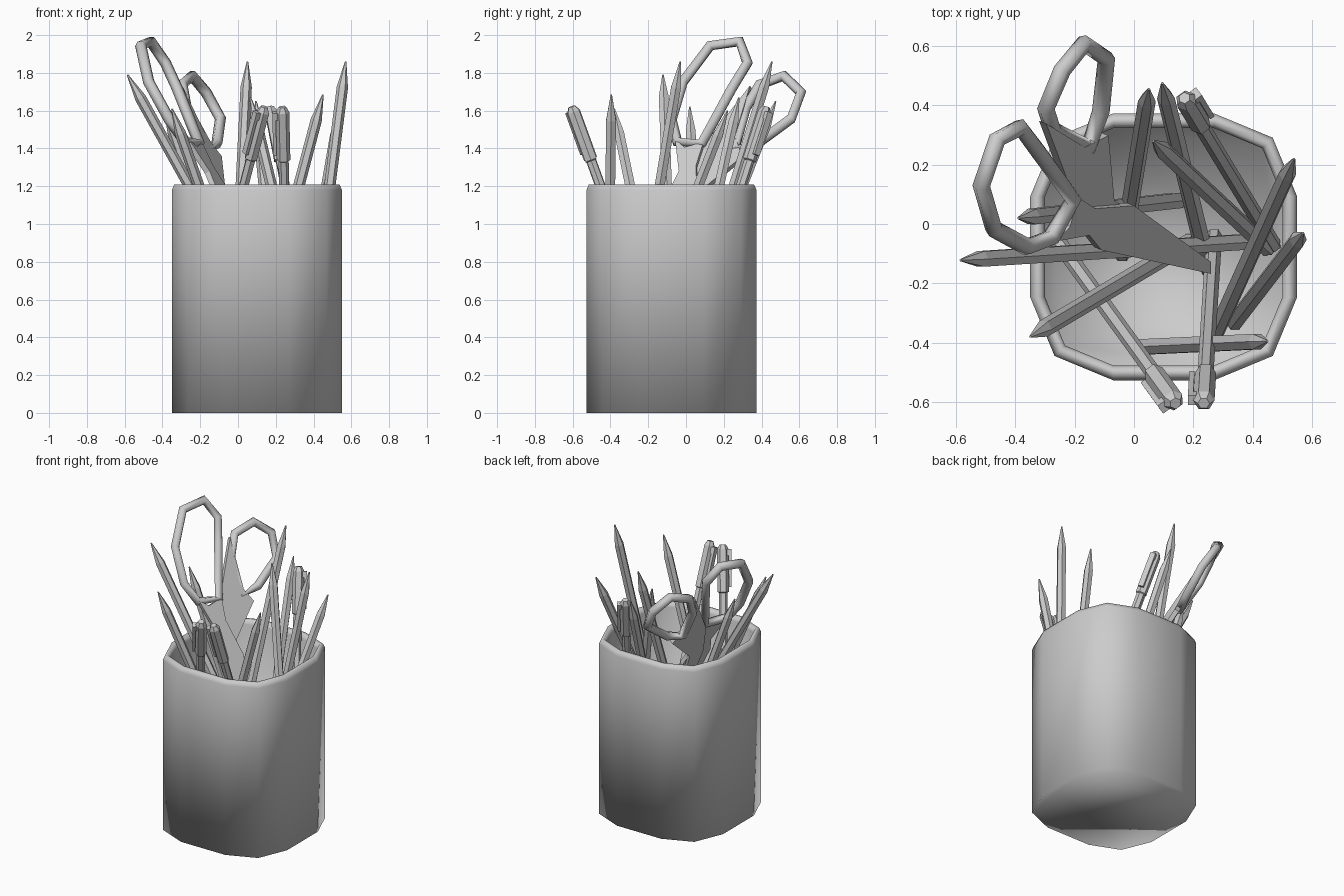
import bpy, bmesh, math
from mathutils import Vector, Matrix

if "Cube" in bpy.data.objects:
    bpy.data.objects.remove(bpy.data.objects["Cube"])


def finish(bm, name, smooth=False):
    bmesh.ops.recalc_face_normals(bm, faces=bm.faces[:])
    me = bpy.data.meshes.new(name)
    bm.to_mesh(me)
    bm.free()
    for p in me.polygons:
        p.use_smooth = smooth
    ob = bpy.data.objects.new(name, me)
    bpy.context.collection.objects.link(ob)
    return ob


def skin(bm, rings):
    """Bridge successive closed rings of points and cap both ends."""
    loops = [[bm.verts.new(p) for p in r] for r in rings]
    n = len(loops[0])
    for a, b in zip(loops, loops[1:]):
        for i in range(n):
            j = (i + 1) % n
            bm.faces.new((a[i], a[j], b[j], b[i]))
    bm.faces.new(loops[0][::-1])
    bm.faces.new(loops[-1])


# Cup: rounded square with two segments per corner
def outline(half, z, flat=0.17, cx=0.1, cy=-0.077):
    pts = []
    for q in range(4):
        for s in range(3):
            a = math.radians(q * 90 + s * 45)
            sx = 1 if q in (0, 3) else -1
            sy = 1 if q in (0, 1) else -1
            r = half - flat
            pts.append((cx + sx * flat + r * math.cos(a),
                        cy + sy * flat + r * math.sin(a), z))
    return pts


bm = bmesh.new()
skin(bm, [outline(h, z) for h, z in
          [(0.45, 0), (0.45, 1.18), (0.437, 1.21), (0.413, 1.21), (0.4, 1.18), (0.4, 0.05)]])
finish(bm, "cup", True)


# Sticks: hexagonal lathe running from the top end down to the base
def stick(name, top, base, profile, clip=None):
    top, base = Vector(top), Vector(base)
    d = base - top
    length = d.length
    d.normalize()
    side = Vector(clip or (1, 0, 0))
    side = (side - d * side.dot(d)).normalized()
    rot = Matrix((side, d.cross(side), d)).transposed().to_4x4()
    mat = Matrix.Translation(top) @ rot
    bm = bmesh.new()
    rings = []
    for t, r in profile + [(length, profile[-1][1])]:
        rings.append([(r * math.cos(k * math.pi / 3), r * math.sin(k * math.pi / 3), t)
                      for k in range(6)])
    skin(bm, rings)
    if clip:
        box = Matrix.Translation((0.045, 0, 0.15)) @ Matrix.Diagonal((0.018, 0.035, 0.24, 1))
        bmesh.ops.create_cube(bm, size=1, matrix=box)
        foot = Matrix.Translation((0.03, 0, 0.05)) @ Matrix.Diagonal((0.04, 0.035, 0.04, 1))
        bmesh.ops.create_cube(bm, size=1, matrix=foot)
    bmesh.ops.transform(bm, matrix=mat, verts=bm.verts[:])
    finish(bm, name)


PENCIL = [(0, 0.004), (0.14, 0.03)]
PEN = [(0, 0.02), (0.03, 0.036), (0.3, 0.036), (0.305, 0.027)]

pencils = [
    ((-0.585, -0.122, 1.79), (0.38, -0.06, 0.06)),
    ((-0.35, -0.38, 1.61), (0.19, -0.06, 0.06)),
    ((-0.39, 0.02, 1.62), (0.15, 0.08, 0.06)),
    ((0.45, -0.395, 1.685), (0.02, -0.415, 0.06)),
    ((0.57, -0.03, 1.86), (0.34, -0.33, 0.06)),
    ((0.54, 0.22, 1.6), (0.27, -0.38, 0.06)),
    ((0.05, 0.455, 1.86), (-0.04, -0.1, 0.06)),
    ((0.095, 0.475, 1.65), (0.25, -0.15, 0.06)),
    ((0.065, 0.28, 1.67), (0.45, -0.08, 0.06)),
]
for i, (a, b) in enumerate(pencils):
    stick(f"pencil_{i + 1}", a, b, PENCIL)

pens = [
    ((0.17, 0.425, 1.62), (0.47, -0.07, 0.06), (0.8, 0.6, 0)),
    ((0.14, -0.605, 1.62), (-0.27, -0.04, 0.06), (-0.81, -0.58, 0)),
    ((0.235, -0.605, 1.62), (0.27, -0.04, 0.06), (-1, 0, 0)),
]
for i, (a, b, c) in enumerate(pens):
    stick(f"pen_{i + 1}", a, b, PEN, c)


# Scissors: everything lies in one tilted plane
NORMAL = Vector((-0.324, 0.131, -0.196)).normalized()


def plane_z(x, y):
    return 1.97 + (-0.324 * (x + 0.53) + 0.131 * (y - 0.13)) / 0.196


def finger_loop(name, pts, r=0.03):
    pts = [Vector(p) for p in pts]
    c = sum(pts, Vector()) / len(pts)
    pts = [p + (c - p).normalized() * 0.03 for p in pts]
    bm = bmesh.new()
    n = len(pts)
    rings = []
    for i, p in enumerate(pts):
        t = (pts[(i + 1) % n] - pts[i - 1]).normalized()
        out = t.cross(NORMAL)
        rings.append([bm.verts.new(p + r * (math.cos(k * math.pi / 3) * out
                                            + math.sin(k * math.pi / 3) * NORMAL))
                      for k in range(6)])
    for i in range(n):
        a, b = rings[i], rings[(i + 1) % n]
        for k in range(6):
            j = (k + 1) % 6
            bm.faces.new((a[k], a[j], b[j], b[k]))
    finish(bm, name, True)


def blade(name, pts, low, high):
    flat = [Vector((x, y, plane_z(x, y))) for x, y in pts]
    bm = bmesh.new()
    skin(bm, [[p + NORMAL * o for p in flat] for o in (low, high)])
    finish(bm, name)


finger_loop("scissor_loop_large", [
    (-0.385, 0.35, 1.87), (-0.47, 0.3, 1.99), (-0.53, 0.13, 1.97), (-0.49, -0.04, 1.76),
    (-0.36, -0.1, 1.53), (-0.27, -0.06, 1.41), (-0.19, 0.08, 1.4), (-0.31, 0.27, 1.72)])
finger_loop("scissor_loop_small", [
    (-0.315, 0.38, 1.76), (-0.25, 0.53, 1.81), (-0.165, 0.635, 1.71), (-0.075, 0.58, 1.55),
    (-0.1, 0.37, 1.4), (-0.15, 0.24, 1.37), (-0.29, 0.29, 1.61)])
blade("scissor_arm_large", [
    (-0.28, -0.05), (-0.235, 0.0), (-0.21, 0.1), (-0.15, 0.06), (-0.02, 0.07),
    (0.24, -0.12), (0.24, -0.16), (-0.13, -0.08), (-0.17, -0.03)], -0.025, 0.005)
blade("scissor_arm_small", [
    (-0.3, 0.34), (-0.21, 0.1), (-0.12, 0.0), (0.23, -0.16), (0.23, -0.13),
    (-0.07, 0.08), (-0.09, 0.3), (-0.17, 0.26)], -0.005, 0.025)
